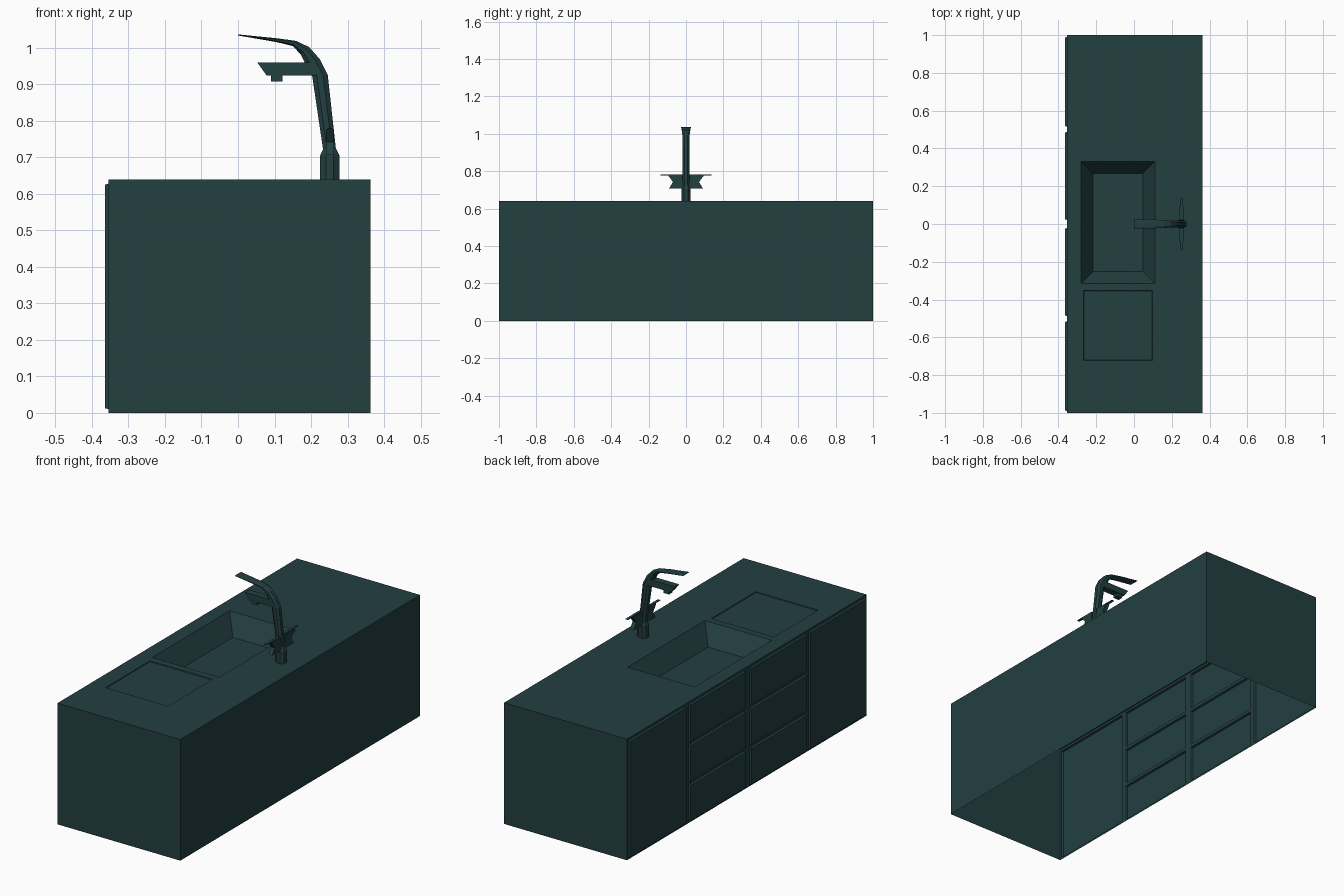
import bpy, bmesh
from mathutils import Vector

if "Cube" in bpy.data.objects:
    bpy.data.objects.remove(bpy.data.objects["Cube"])

mat = bpy.data.materials.new("dark_teal")
mat.diffuse_color = (0.017, 0.05, 0.053, 1)
mat.use_nodes = True
mat.node_tree.nodes["Principled BSDF"].inputs["Base Color"].default_value = mat.diffuse_color


def finish(name, bm, solid=True):
    if solid:
        bmesh.ops.recalc_face_normals(bm, faces=bm.faces[:])
    me = bpy.data.meshes.new(name)
    bm.to_mesh(me)
    bm.free()
    ob = bpy.data.objects.new(name, me)
    bpy.context.collection.objects.link(ob)
    me.materials.append(mat)
    return ob


def sheet(us, vs, place, flip=False):
    """Flat grid of quads; returns the bmesh and its faces keyed by cell."""
    bm = bmesh.new()
    grid = [[bm.verts.new(place(u, v)) for v in vs] for u in us]
    cells = {}
    for i in range(len(us) - 1):
        for j in range(len(vs) - 1):
            q = [grid[i][j], grid[i + 1][j], grid[i + 1][j + 1], grid[i][j + 1]]
            cells[i, j] = bm.faces.new(q[::-1] if flip else q)
    bm.normal_update()
    return bm, cells


def inset(bm, faces, thickness, depth):
    bmesh.ops.inset_individual(bm, faces=faces, thickness=thickness,
                               depth=depth, use_even_offset=True)


def loft(name, rings):
    bm = bmesh.new()
    rs = [[bm.verts.new(p) for p in r] for r in rings]
    n = len(rs[0])
    for a, b in zip(rs, rs[1:]):
        for k in range(n):
            bm.faces.new((a[k], a[(k + 1) % n], b[(k + 1) % n], b[k]))
    bm.faces.new(rs[0])
    bm.faces.new(rs[-1])
    return finish(name, bm)


def prism(name, pts, place, half):
    return loft(name, [[place(a, b, s) for a, b in pts] for s in (-half, half)])


X0, X1, H = -0.355, 0.363, 0.64

# worktop with sunken basin and shallow drainer
bm, c = sheet([X0, -0.28, 0.11, X1], [-1, -0.735, -0.34, -0.315, 0.33, 1],
              lambda u, v: (u, v, H))
inset(bm, [c[1, 3]], 0.063, -0.1)
inset(bm, [c[1, 1]], 0.012, 0)
inset(bm, [c[1, 1]], 0.002, -0.004)
finish("worktop", bm, False)

# front with raised doors and two stacks of drawers
bm, c = sheet([-1, -0.99, -0.515, -0.487, -0.022, 0.022, 0.487, 0.515, 0.99, 1],
              [0, 0.01, 0.203, 0.22, 0.413, 0.43, 0.628, H],
              lambda u, v: (X0, u, v), flip=True)
panels = [c[i, j] for i in (3, 5) for j in (1, 3, 5)]
for i in (1, 7):
    panels += bmesh.ops.dissolve_faces(
        bm, faces=[c[i, j] for j in range(1, 6)], use_verts=False)["region"]
bm.normal_update()
inset(bm, panels, 0.003, 0.01)
finish("drawer_front", bm, False)

# plain side and back walls, open underneath
bm, c = sheet([-1, 1], [0, H], lambda u, v: (X1, u, v))
finish("back_wall", bm, False)
for y, n in ((-1, "left_wall"), (1, "right_wall")):
    bm, c = sheet([X0, X1], [0, H], lambda u, v: (u, y, v), flip=y > 0)
    finish(n, bm, False)


def ring(o, i, w, chamfer=0.3):
    """Chamfered section between outer and inner profile points."""
    o, i = Vector((o[0], 0, o[1])), Vector((i[0], 0, i[1]))
    out = []
    for t, s in ((0, -.5), (0, .5), (chamfer, 1), (1 - chamfer, 1),
                 (1, .5), (1, -.5), (1 - chamfer, -1), (chamfer, -1)):
        p = o.lerp(i, t)
        out.append((p.x, s * w, p.z))
    return out


# tap column sweeping into a thin curved lever
profile = [((0.278, 0.64), (0.225, 0.64), 0.024),
           ((0.278, 0.705), (0.225, 0.705), 0.024),
           ((0.268, 0.725), (0.233, 0.722), 0.018),
           ((0.246, 0.925), (0.203, 0.925), 0.018),
           ((0.225, 0.968), (0.184, 0.958), 0.018),
           ((0.195, 1.002), (0.172, 0.982), 0.019),
           ((0.16, 1.019), (0.15, 1.005), 0.021),
           ((0.11, 1.026), (0.105, 1.016), 0.023),
           ((0.0, 1.037), (0.0, 1.034), 0.026)]
loft("tap_column", [ring(*p) for p in profile])

# spout and nozzle
xz = lambda a, b, s: (a, s, b)
prism("spout", [(0.053, 0.96), (0.078, 0.925), (0.215, 0.925), (0.205, 0.96)], xz, 0.018)
prism("nozzle", [(0.09, 0.908), (0.122, 0.908), (0.122, 0.926), (0.09, 0.926)], xz, 0.014)

# pair of flared handles with thin blades
flare = [(0.015, 0.708), (0.09, 0.708), (0.07, 0.742), (0.096, 0.778), (0.02, 0.778)]
blade = [(0.02, 0.776), (0.135, 0.778), (0.135, 0.781), (0.02, 0.781)]
for side, n in ((-1, "left"), (1, "right")):
    yz = lambda a, b, s: (0.252 + s, side * a, b)
    prism(n + "_handle", flare, yz, 0.011)
    prism(n + "_handle_blade", blade, yz, 0.007)
